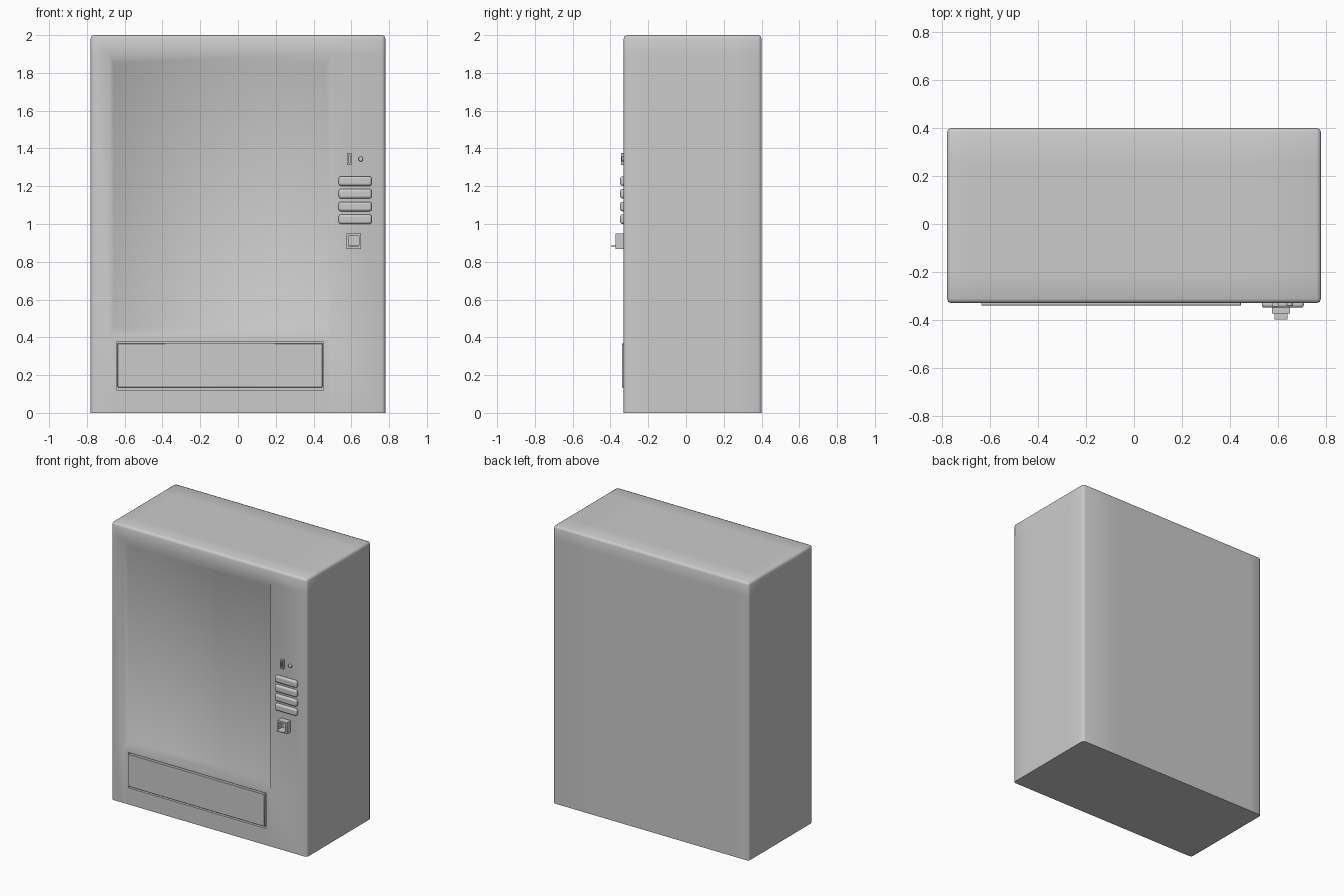
import bpy, bmesh, math
from mathutils import Vector

if "Cube" in bpy.data.objects:
    bpy.data.objects.remove(bpy.data.objects["Cube"])

FRONT = -0.33


def finish(bm, name, angle=60, bevel=0, segments=2):
    bmesh.ops.recalc_face_normals(bm, faces=bm.faces)
    me = bpy.data.meshes.new(name)
    bm.to_mesh(me)
    bm.free()
    ob = bpy.data.objects.new(name, me)
    bpy.context.collection.objects.link(ob)
    if bevel:
        mod = ob.modifiers.new("bevel", "BEVEL")
        mod.width, mod.segments = bevel, segments
        mod.limit_method = "ANGLE"
    bpy.ops.object.select_all(action="DESELECT")
    ob.select_set(True)
    bpy.context.view_layer.objects.active = ob
    bpy.ops.object.shade_smooth_by_angle(angle=math.radians(angle))
    return ob


def box_mesh(x0, x1, y0, y1, z0, z1):
    bm = bmesh.new()
    bmesh.ops.create_cube(bm, size=1)
    for v in bm.verts:
        v.co = Vector(((x0 + x1) / 2 + v.co.x * (x1 - x0),
                       (y0 + y1) / 2 + v.co.y * (y1 - y0),
                       (z0 + z1) / 2 + v.co.z * (z1 - z0)))
    return bm


def front_face(bm, x, z, y):
    """Front-facing face whose bounds contain the point (x, z)."""
    for f in bm.faces:
        if f.normal.y < -0.9 and abs(f.calc_center_median().y - y) < 0.005:
            xs = [v.co.x for v in f.verts]
            zs = [v.co.z for v in f.verts]
            if min(xs) < x < max(xs) and min(zs) < z < max(zs):
                return f


def sink(bm, f, x0, x1, z0, z1, y):
    """Inset a front face and place its corners on a rectangle at depth y."""
    bmesh.ops.inset_individual(bm, faces=[f], thickness=0.002)
    c = f.calc_center_median()
    for v in f.verts:
        v.co = Vector((x0 if v.co.x < c.x else x1, y, z0 if v.co.z < c.z else z1))


# Cabinet: beveled box with loop cuts, sunken window and delivery opening
bm = box_mesh(-0.78, 0.78, FRONT, 0.40, 0, 2)
cuts = [((-0.68, 0, 0), (1, 0, 0)), ((0.49, 0, 0), (1, 0, 0)),
        ((0, -0.2, 0), (0, 1, 0)), ((0, 0.25, 0), (0, 1, 0)),
        ((0, 0, 0.40), (0, 0, 1)), ((0, 0, 1.90), (0, 0, 1))]
for co, no in cuts:
    bmesh.ops.bisect_plane(bm, geom=bm.verts[:] + bm.edges[:] + bm.faces[:],
                           plane_co=co, plane_no=no)
bm.normal_update()
rim = [e for e in bm.edges if e.calc_face_angle(0) > 1
       and max(v.co.z for v in e.verts) > 0.001]
bmesh.ops.bevel(bm, geom=rim, offset=0.018, segments=2, profile=0.5, affect="EDGES")
bm.normal_update()
sink(bm, front_face(bm, -0.1, 1.0, FRONT), -0.66, 0.465, 0.45, 1.85, FRONT + 0.03)
opening = front_face(bm, -0.1, 0.2, FRONT)
for depth in (FRONT, FRONT + 0.02):
    sink(bm, opening, -0.643, 0.453, 0.12, 0.374, depth)
finish(bm, "cabinet")

# Delivery flap
finish(box_mesh(-0.637, 0.447, -0.34, FRONT + 0.022, 0.135, 0.368),
       "delivery_flap", 30, 0.002, 1)

# Selection buttons
for i in range(4):
    z = 1.0 + i * 0.0675
    finish(box_mesh(0.533, 0.708, -0.349, FRONT + 0.01, z, z + 0.05),
           f"selection_button_{i + 1}", 50, 0.012, 3)

# Coin slot plate
bm = box_mesh(0.577, 0.602, -0.345, FRONT + 0.02, 1.312, 1.375)
bm.normal_update()
face = front_face(bm, 0.59, 1.34, -0.345)
for depth in (-0.345, FRONT + 0.005):
    sink(bm, face, 0.585, 0.594, 1.322, 1.365, depth)
finish(bm, "coin_slot", 30)

# Coin release knob
bm = bmesh.new()
bmesh.ops.create_cone(bm, cap_ends=True, segments=16, radius1=0.013, radius2=0.013, depth=0.03)
for v in bm.verts:
    v.co = Vector((0.65 + v.co.x, FRONT + 0.003 + v.co.z, 1.344 + v.co.y))
finish(bm, "coin_release_knob", 50, 0.004, 2)

# Coin return: hollow housing and a thin lip
bm = box_mesh(0.575, 0.651, -0.373, FRONT + 0.02, 0.868, 0.95)
bm.normal_update()
face = front_face(bm, 0.61, 0.91, -0.373)
for depth in (-0.373, -0.335):
    sink(bm, face, 0.586, 0.64, 0.882, 0.937, depth)
finish(bm, "coin_return_housing", 30)
finish(box_mesh(0.586, 0.64, -0.398, -0.336, 0.882, 0.887), "coin_return_lip", 30)
